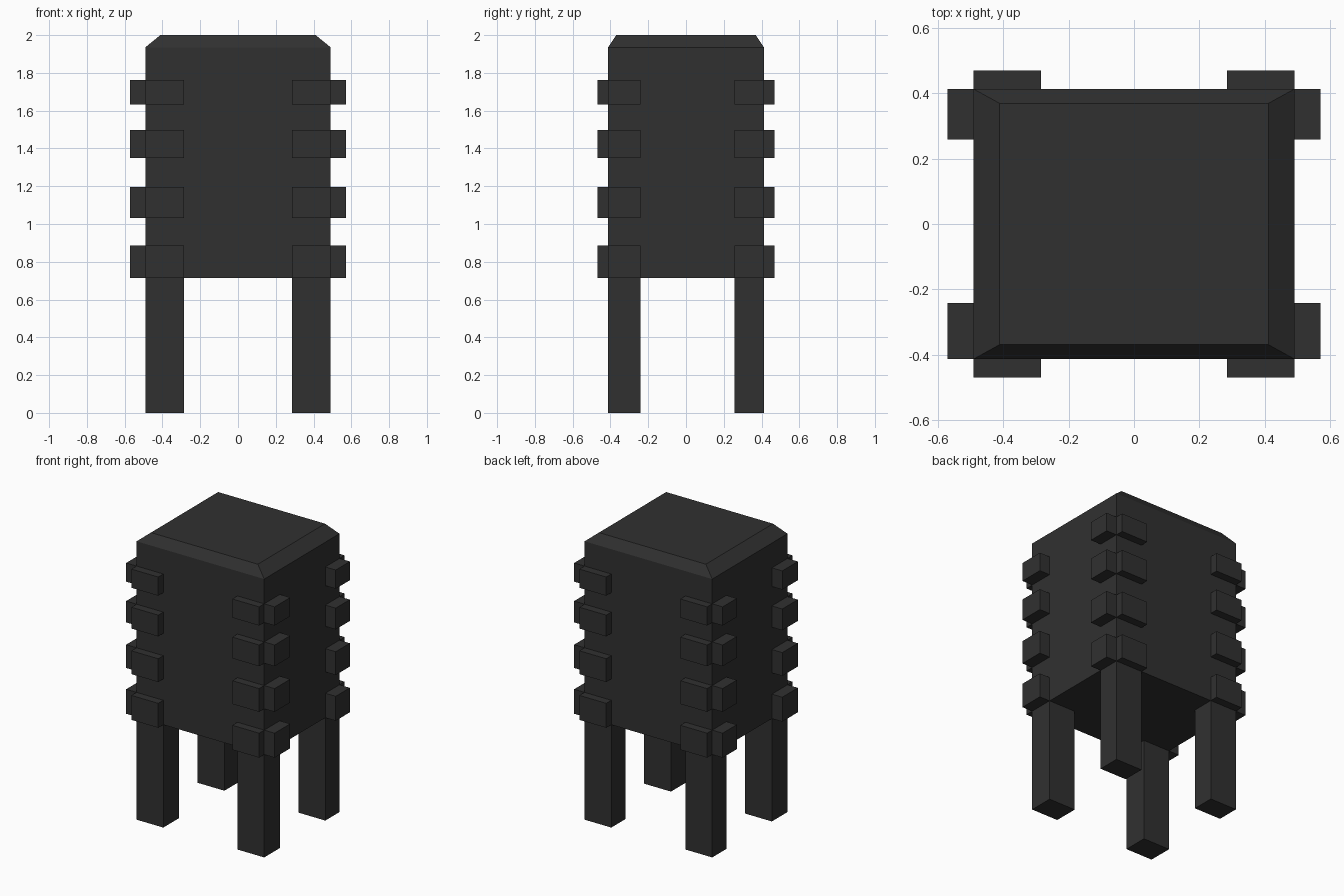
import bpy

if "Cube" in bpy.data.objects:
    bpy.data.objects.remove(bpy.data.objects["Cube"])

dark = bpy.data.materials.new("dark_grey")
dark.diffuse_color = (0.03, 0.03, 0.03, 1)
dark.use_nodes = True
dark.node_tree.nodes["Principled BSDF"].inputs["Base Color"].default_value = dark.diffuse_color


def loft(name, lower, upper_rings):
    """Closed solid through stacked rectangles (x0, x1, y0, y1, z)."""
    rings = [lower] + upper_rings
    verts, faces = [], [(3, 2, 1, 0)]
    for x0, x1, y0, y1, z in rings:
        verts += [(x0, y0, z), (x1, y0, z), (x1, y1, z), (x0, y1, z)]
    for r in range(len(rings) - 1):
        a = r * 4
        for i in range(4):
            j = (i + 1) % 4
            faces.append((a + i, a + j, a + 4 + j, a + 4 + i))
    n = len(verts)
    faces.append((n - 4, n - 3, n - 2, n - 1))
    mesh = bpy.data.meshes.new(name)
    mesh.from_pydata(verts, [], faces)
    mesh.materials.append(dark)
    obj = bpy.data.objects.new(name, mesh)
    bpy.context.collection.objects.link(obj)
    return obj


def box(name, x, y, z):
    x0, x1 = sorted(x)
    y0, y1 = sorted(y)
    return loft(name, (x0, x1, y0, y1, z[0]), [(x0, x1, y0, y1, z[1])])


HX, HY = 0.491, 0.413      # body half sizes
LEG_X = 0.285              # inner edge of the legs
BODY_Z = 0.715

# Body with chamfered top
loft("body", (-HX, HX, -HY, HY, BODY_Z),
     [(-HX, HX, -HY, HY, 1.935), (-0.411, 0.411, -0.369, 0.369, 2.0)])

# Legs and corner blocks
levels = [(0.715, 0.885), (1.033, 1.195), (1.35, 1.498), (1.633, 1.763)]
for sx, side in ((-1, "left"), (1, "right")):
    for sy, end, inner_y in ((-1, "front", 0.242), (1, "back", 0.258)):
        xs = (sx * LEG_X, sx * HX)
        ys = (sy * inner_y, sy * HY)
        box(f"{end}_{side}_leg", xs, ys, (0, BODY_Z))
        for i, z in enumerate(levels, 1):
            box(f"{end}_{side}_face_block_{i}", xs, (sy * HY, sy * 0.469), z)
            box(f"{end}_{side}_side_block_{i}", (sx * HX, sx * 0.571), ys, z)
